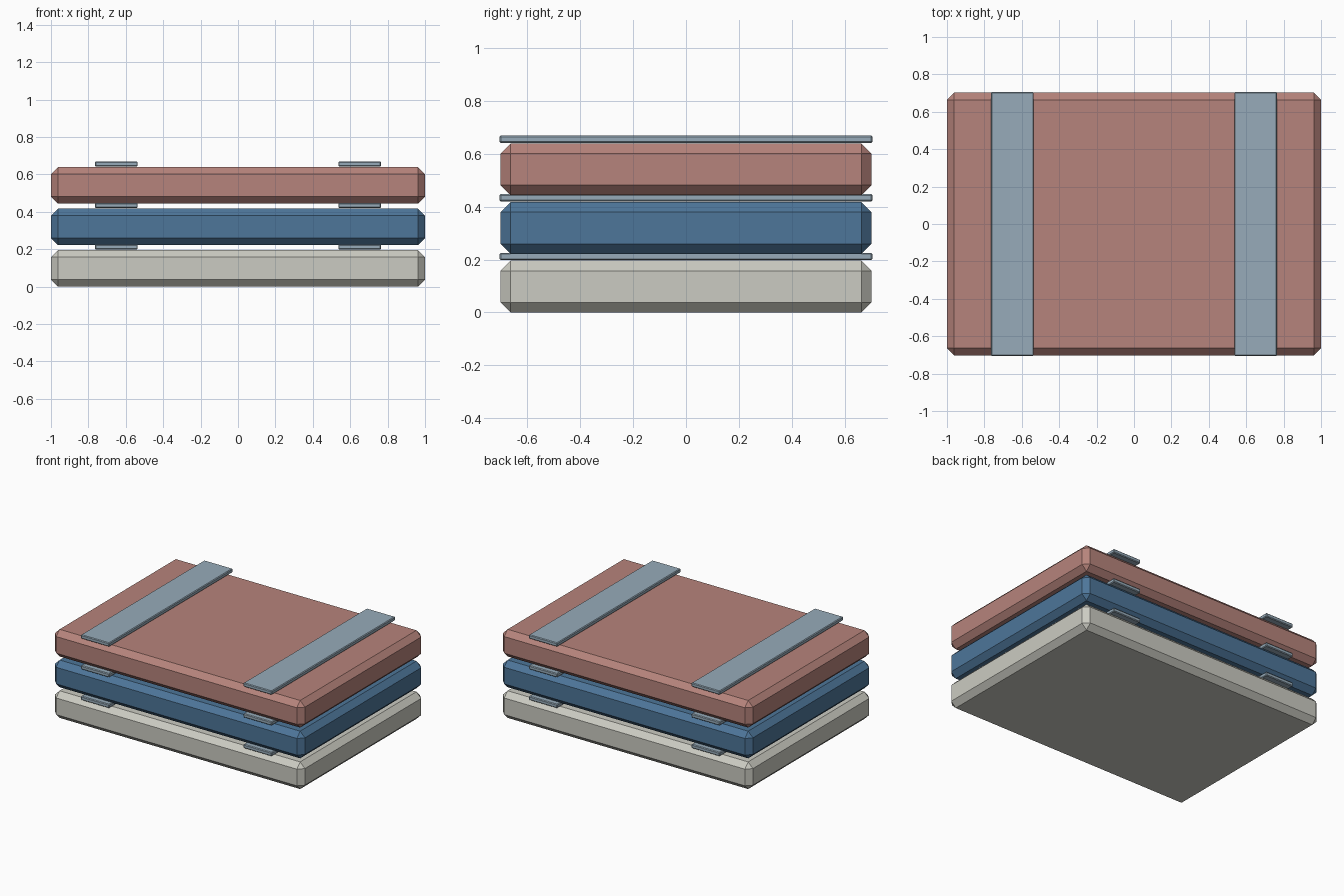
import bpy

if "Cube" in bpy.data.objects:
    bpy.data.objects.remove(bpy.data.objects["Cube"])


def material(name, rgb):
    m = bpy.data.materials.new(name)
    m.diffuse_color = (*rgb, 1)
    m.use_nodes = True
    m.node_tree.nodes["Principled BSDF"].inputs["Base Color"].default_value = m.diffuse_color
    return m


def chamfered_box(name, size, centre, chamfer, mat):
    bpy.ops.mesh.primitive_cube_add(size=1, location=centre)
    ob = bpy.context.object
    ob.name = name
    ob.scale = size
    bpy.ops.object.transform_apply(location=False, rotation=False, scale=True)
    bev = ob.modifiers.new("chamfer", 'BEVEL')
    bev.width = chamfer
    bev.segments = 1
    bev.limit_method = 'NONE'
    ob.data.materials.append(mat)
    return ob


SLAB_H, STRAP_H, PITCH = 0.196, 0.028, 0.222

strap_mat = material("strap_grey_blue", (0.31, 0.41, 0.49))
layers = [
    ("bottom", material("cream", (0.60, 0.60, 0.54))),
    ("middle", material("blue", (0.075, 0.18, 0.32))),
    ("top", material("dusty_red", (0.47, 0.23, 0.20))),
]

# Stacked slabs, each with two flat straps laid on it
for i, (level, mat) in enumerate(layers):
    z = i * PITCH
    chamfered_box(level + "_slab", (2.0, 1.404, SLAB_H),
                  (0, 0, z + SLAB_H / 2), 0.038, mat)
    for side, x in (("left", -0.65), ("right", 0.65)):
        chamfered_box(f"{level}_{side}_strap", (0.228, 1.412, STRAP_H),
                      (x, 0, z + 0.198 + STRAP_H / 2), 0.005, strap_mat)
